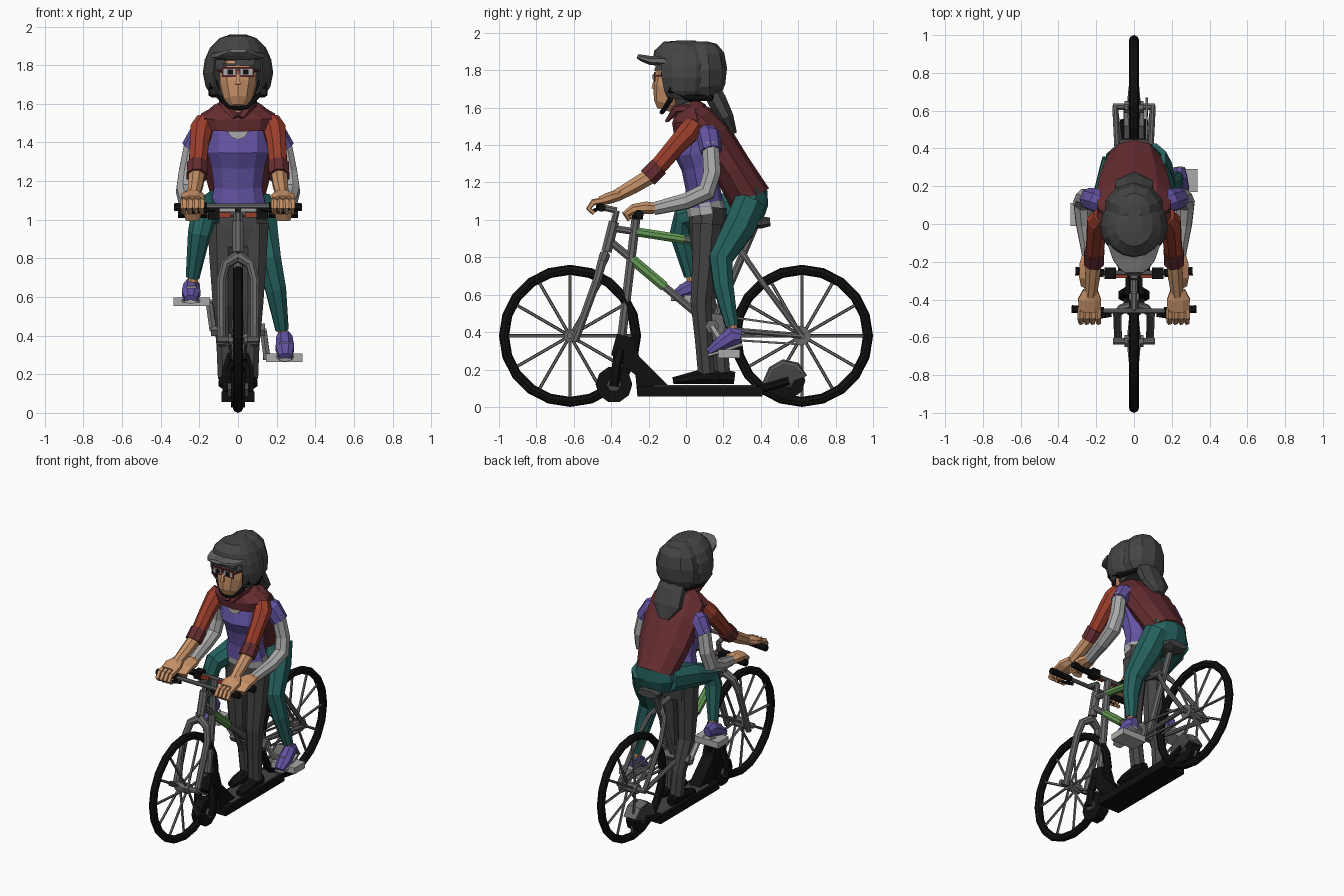
import bpy, bmesh, math
from mathutils import Vector

def material(name, r, g, b):
    m = bpy.data.materials.new(name)
    m.diffuse_color = (r, g, b, 1)
    return m

BLACK = material("black", .005, .005, .005)
DARK = material("dark grey", .058, .058, .058)
METAL = material("metal grey", .14, .14, .14)
LIGHT = material("light grey", .40, .40, .40)
PURPLE = material("purple", .125, .085, .36)
MAROON = material("maroon", .13, .026, .03)
ORANGE = material("brick red", .33, .048, .025)
SKIN = material("skin", .58, .29, .14)
TEAL = material("teal", .018, .12, .11)
GREEN = material("green", .13, .33, .09)

def finish(name, bm, mat):
    bmesh.ops.recalc_face_normals(bm, faces=bm.faces)
    me = bpy.data.meshes.new(name)
    bm.to_mesh(me)
    bm.free()
    me.materials.append(mat)
    ob = bpy.data.objects.new(name, me)
    bpy.context.collection.objects.link(ob)
    return ob

def tube(name, mat, pts, n=8, drop=None, half=True):
    """Loft of ellipses through points (x, y, z, ru[, rv]); drop deletes faces by rule."""
    P = [Vector(p[:3]) for p in pts]
    bm, rings, u = bmesh.new(), [], None
    for i, p in enumerate(pts):
        t = (P[min(i + 1, len(P) - 1)] - P[max(i - 1, 0)]).normalized()
        if u is None:
            u = Vector((0, 0, 1)) if abs(t.x) > .9 else Vector((1, 0, 0))
        u = (u - t * u.dot(t)).normalized()
        v = t.cross(u)
        ru, rv = p[3], p[-1]
        off = .5 if half else 0
        rings.append([bm.verts.new(P[i] + u * ru * math.cos(a) + v * rv * math.sin(a))
                      for a in [2 * math.pi * (k + off) / n for k in range(n)]])
    for a, b in zip(rings, rings[1:]):
        for k in range(n):
            bm.faces.new((a[k], a[(k + 1) % n], b[(k + 1) % n], b[k]))
    bm.faces.new(rings[0])
    bm.faces.new(rings[-1])
    if drop:
        bmesh.ops.delete(bm, geom=[f for f in bm.faces if drop(f.calc_center_median())], context='FACES')
    return finish(name, bm, mat)

def mir(s, pts):
    return [(s * p[0],) + tuple(p[1:]) for p in pts]

def rod(name, mat, a, b, r, n=8):
    return tube(name, mat, [(*a, r), (*b, r)], n)

def prism(name, mat, prof, hw, x=0):
    """Side profile (y, z) extruded across x."""
    bm = bmesh.new()
    A, B = ([bm.verts.new((x + s * hw, y, z)) for y, z in prof] for s in (-1, 1))
    n = len(prof)
    bm.faces.new(A)
    bm.faces.new(B)
    for k in range(n):
        bm.faces.new((A[k], A[(k + 1) % n], B[(k + 1) % n], B[k]))
    return finish(name, bm, mat)

def box(name, mat, c, d):
    y, z, a, b = c[1], c[2], d[1] / 2, d[2] / 2
    return prism(name, mat, [(y - a, z - b), (y + a, z - b), (y + a, z + b), (y - a, z + b)], d[0] / 2, c[0])

# bicycle wheels
for nm, y in (("front", -.62), ("rear", .62)):
    bpy.ops.mesh.primitive_torus_add(major_segments=20, minor_segments=8, major_radius=.353,
                                     minor_radius=.027, location=(0, y, .38), rotation=(0, math.pi / 2, 0))
    ob = bpy.context.object
    ob.name = nm + "_tyre"
    ob.data.materials.append(BLACK)
    rod(nm + "_hub", METAL, (-.05, y, .38), (.05, y, .38), .035)
    rod(nm + "_axle", METAL, (-.11, y, .38), (.11, y, .38), .018)
    for k in range(12):
        a = math.pi * k / 6
        rod(nm + "_spoke", METAL, (.03 * (-1) ** k, y, .38),
            (0, y + .335 * math.cos(a), .38 + .335 * math.sin(a)), .009, 5)

# bicycle frame
rod("head_tube", METAL, (0, -.425, .83), (0, -.385, .99), .03)
rod("stem_post", METAL, (0, -.395, .95), (0, -.37, 1.05), .018)
rod("stem", METAL, (0, -.37, 1.05), (0, -.46, 1.07), .018)
rod("top_tube", METAL, (0, -.39, .955), (0, .29, .85), .02)
rod("top_tube_green", GREEN, (0, -.265, .936), (0, -.01, .896), .026)
rod("down_tube", METAL, (0, -.41, .89), (0, .14, .43), .022)
rod("down_tube_green", GREEN, (0, -.29, .79), (0, -.115, .643), .029)
rod("seat_tube", METAL, (0, .14, .43), (0, .37, .97), .022)
rod("bottom_bracket", METAL, (-.14, .14, .43), (.14, .14, .43), .038, 6)
rod("chainring", METAL, (.06, .14, .43), (.075, .14, .43), .07, 12)
rod("rear_sprocket", METAL, (.06, .62, .38), (.075, .62, .38), .05, 10)
for dz in (.065, -.065):
    rod("chain", METAL, (.067, .14, .43 + dz), (.067, .62, .38 + dz * .7), .008, 4)
tube("saddle", DARK, [(0, .22, 1.0, .025, .02), (0, .3, .99, .04, .03), (0, .4, .985, .09, .035), (0, .45, .99, .08, .025)])
for s in (-1, 1):
    tube("fork_leg", METAL, mir(s, [(.085, -.595, .35, .022), (.088, -.475, .68, .024), (.065, -.45, .77, .026), (0, -.435, .81, .03)]))
    tube("seat_stay", METAL, mir(s, [(.1, .62, .38, .016), (.09, .42, .65, .016), (.06, .33, .78, .016), (0, .29, .84, .02)]))
    rod("chain_stay", METAL, (s * .04, .14, .42), (s * .1, .62, .38), .016)
    rod("bike_grip", BLACK, (s * .16, -.46, 1.07), (s * .33, -.45, 1.065), .022)
    rod("bike_brake_lever", BLACK, (s * .12, -.48, 1.055), (s * .24, -.5, 1.04), .012, 5)
    # cranks and pedals, opposite each other
    py, pz = .14 + s * .09, .43 - s * .145
    rod("crank", LIGHT, (s * .13, .14, .43), (s * .15, py, pz), .02, 6)
    rod("pedal_axle", METAL, (s * .13, py, pz), (s * .2, py, pz), .014, 6)
    box("pedal", LIGHT, (s * .24, py, pz), (.19, .12, .045))
rod("bike_handlebar", METAL, (-.2, -.46, 1.07), (.2, -.46, 1.07), .014)

# kick scooter
box("scooter_deck", BLACK, (0, .075, .083), (.17, .67, .055))
box("deck_plate", DARK, (0, .1, .113), (.14, .55, .006))
prism("scooter_neck", BLACK, [(-.26, .06), (-.08, .1), (-.25, .27), (-.28, .37), (-.37, .39), (-.4, .28), (-.27, .17)], .045)
rod("scooter_pole", METAL, (0, -.345, .36), (0, -.265, 1.03), .026)
rod("scooter_bar", METAL, (-.2, -.26, 1.03), (.2, -.26, 1.03), .014)
for nm, y, z in (("front", -.385, .12), ("rear", .54, .14)):
    rod("scooter_%s_wheel" % nm, BLACK, (-.035, y, z), (.035, y, z), .098, 10)
    rod("scooter_%s_hub" % nm, DARK, (-.055, y, z), (.055, y, z), .04, 6)
tube("rear_fender", METAL, [(0, .42, .12, .055, .015), (0, .46, .2, .06, .02), (0, .52, .235, .06, .02),
                            (0, .59, .22, .06, .02), (0, .635, .16, .05, .015)], 6)
for s in (-1, 1):
    tube("scooter_fork", BLACK, mir(s, [(.06, -.385, .11, .024), (.06, -.37, .22, .026), (.03, -.355, .3, .03)]), 6)
    prism("fender_side", DARK, [(.42, .12), (.46, .2), (.52, .235), (.59, .22), (.635, .16), (.58, .14)], .004, s * .052)
    rod("rear_arm", BLACK, (s * .055, .38, .09), (s * .055, .55, .14), .022, 6)
    rod("scooter_grip", BLACK, (s * .16, -.26, 1.03), (s * .31, -.25, 1.03), .024)
    box("scooter_control", BLACK, (s * .125, -.26, 1.03), (.06, .06, .055))
    box("control_accent", ORANGE, (s * .065, -.27, 1.025), (.06, .03, .025))

# scooter rider: trousers, shoes, shirt, arms
tube("trouser_hips", DARK, [(0, .11, .86, .14, .085), (0, .11, .96, .16, .095), (0, .12, 1.07, .15, .1)], 10)
for s, dy in ((1, 0), (-1, .08)):
    tube("trouser_leg", DARK, mir(s, [(.08, .11, .98, .085), (.08, .1, .78, .072), (.075, .08 + dy * .3, .56, .06),
                                      (.065, .095 + dy, .35, .05), (.058, .11 + dy, .18, .05)]))
    tube("shoe", BLACK, mir(s, [(.058, .18 + dy, .155, .03, .035), (.058, .1 + dy, .165, .042, .045),
                                (.06, .0 + dy, .15, .045, .03), (.06, -.07 + dy, .14, .03, .02)]))
tube("shirt_hem", LIGHT, [(0, .11, 1.03, .155, .105), (0, .1, 1.09, .15, .1)], 10)
tube("shirt", PURPLE, [(0, .1, 1.07, .152, .102), (0, .09, 1.17, .13, .092), (0, .075, 1.28, .145, .1), (0, .06, 1.35, .165, .125),
                       (0, .07, 1.45, .17, .1), (0, .07, 1.53, .1, .07)], 10)
rod("neckline", LIGHT, (0, .02, 1.47), (0, -.05, 1.47), .055, 10)
for s in (-1, 1):
    tube("short_sleeve", PURPLE, mir(s, [(.14, .1, 1.48, .05), (.185, .12, 1.45, .065), (.24, .135, 1.365, .058)]))
    tube("long_sleeve", LIGHT, mir(s, [(.23, .13, 1.41, .048), (.26, .14, 1.25, .05), (.272, .11, 1.15, .052),
                                       (.265, .0, 1.1, .045), (.24, -.17, 1.06, .036)]))
    tube("scooter_hand", SKIN, mir(s, [(.24, -.14, 1.06, .032, .028), (.235, -.21, 1.065, .058, .036), (.235, -.28, 1.055, .06, .032),
                                       (.235, -.32, 1.03, .05, .025), (.235, -.3, 1.0, .04, .015)]))

# cyclist: jacket, trousers, arms, feet
tube("jacket", MAROON, [(0, .345, 1.11, .14, .115), (0, .25, 1.27, .185, .105), (0, .14, 1.44, .21, .11),
                        (0, .06, 1.53, .2, .1), (0, .0, 1.595, .09, .06)], 10)
tube("jacket_yoke", MAROON, [(0, .035, 1.465, .185, .1), (0, .03, 1.53, .205, .105), (0, .02, 1.585, .13, .09),
                             (0, .0, 1.605, .075, .065)], 10)
for s in (-1, 1):
    tube("collar", MAROON, mir(s, [(.075, .03, 1.6, .03, .02), (.065, -.05, 1.595, .03, .025), (.015, -.1, 1.53, .02, .01)]), 5)
tube("trouser_seat", TEAL, [(0, .35, 1.17, .13, .085), (0, .34, 1.09, .155, .1), (0, .33, 1.0, .12, .08)], 10)
legs = {1: [(.085, .345, 1.1, .092), (.12, .285, .96, .09), (.16, .185, .79, .068), (.195, .2, .64, .057), (.228, .245, .43, .036)],
        -1: [(.085, .33, 1.08, .092), (.14, .14, 1.05, .085), (.18, -.015, 1.01, .068), (.2, -.03, .93, .06), (.235, .025, .7, .036)]}
for s, (ay, az) in ((1, (.25, .44)), (-1, (.03, .71))):
    tube("cyclist_leg", TEAL, mir(s, legs[s]))
    rod("ankle", SKIN, (s * .23, ay - .005, az), (s * .238, ay + .01, az - .08), .028)
    d = .07 if s > 0 else .04
    fy = ay + (0 if s > 0 else .025)
    tube("trainer", PURPLE, mir(s, [(.24, fy + .045, az - .065, .03, .04), (.24, fy, az - .06, .045, .055),
                                    (.243, fy - .065, az - .07 - d * .5, .052, .042), (.245, fy - .13, az - .08 - d, .035, .022)]))
    tube("trainer_sole", LIGHT, mir(s, [(.24, fy + .05, az - .105, .035, .012), (.243, fy - .065, az - .11 - d * .5, .054, .012),
                                        (.245, fy - .135, az - .095 - d, .036, .01)]), 6)
    for k in (0, 1):
        rod("lace", LIGHT, (s * .215, fy - .055 - k * .03, az - .03 - d * (.45 + k * .25)),
            (s * .265, fy - .055 - k * .03, az - .03 - d * (.45 + k * .25)), .008, 4)
for s in (-1, 1):
    tube("jacket_sleeve", ORANGE, mir(s, [(.165, .04, 1.51, .055), (.19, .01, 1.465, .062), (.2, -.05, 1.4, .054), (.21, -.17, 1.26, .048)]))
    rod("cuff", MAROON, (s * .21, -.145, 1.285), (s * .213, -.205, 1.225), .057)
    tube("forearm", SKIN, mir(s, [(.213, -.18, 1.24, .045), (.22, -.28, 1.18, .042), (.23, -.38, 1.125, .034)]))
    tube("cyclist_hand", SKIN, mir(s, [(.23, -.35, 1.135, .042, .03), (.235, -.4, 1.12, .066, .034), (.235, -.46, 1.1, .062, .027)]))
    for k in range(4):
        x = .188 + .031 * k
        tube("finger", SKIN, mir(s, [(x, -.44, 1.105, .017), (x, -.495, 1.095, .018), (x, -.52, 1.06, .016), (x, -.49, 1.035, .013)]), 5)

# head
tube("neck", SKIN, [(0, .01, 1.5, .055), (0, -.03, 1.66, .05)])
tube("face", SKIN, [(0, -.11, 1.585, .045, .045), (0, -.1, 1.62, .075, .075), (0, -.075, 1.7, .097, .103),
                    (0, -.055, 1.78, .1, .108), (0, -.045, 1.86, .09, .095)], 10)
tube("nose", SKIN, [(0, -.17, 1.7, .018, .022), (0, -.16, 1.77, .008, .01)], 4)
tube("hair_cap", DARK, [(0, .03, 1.63, .11, .1), (0, .01, 1.72, .13, .12), (0, -.02, 1.8, .13, .14), (0, -.02, 1.88, .1, .11)], 10)
tube("ponytail", DARK, [(0, .12, 1.72, .09, .05), (0, .165, 1.64, .105, .055), (0, .215, 1.545, .11, .045), (0, .255, 1.46, .04, .02)])
prism("hair_fringe", DARK, [(-.168, 1.8), (-.13, 1.8), (-.13, 1.84), (-.158, 1.84)], .05, .035)
for s in (-1, 1):
    box("glasses_frame", MAROON, (s * .043, -.168, 1.765), (.08, .008, .052))
    box("eye", LIGHT, (s * .043, -.173, 1.765), (.062, .006, .03))
    box("pupil", BLACK, (s * .04, -.177, 1.765), (.028, .006, .026))
    box("eyebrow", DARK, (s * .043, -.165, 1.803), (.07, .009, .014))
    rod("glasses_arm", MAROON, (s * .08, -.165, 1.77), (s * .115, -.05, 1.77), .006, 4)
    tube("chin_strap", BLACK, mir(s, [(.12, -.06, 1.72, .015), (.1, -.085, 1.64, .015), (.05, -.12, 1.585, .012), (0, -.13, 1.575, .012)]), 5)
    tube("helmet_rim", BLACK, mir(s, [(.13, -.09, 1.7, .02), (.135, .02, 1.655, .022), (.09, .13, 1.655, .02), (0, .175, 1.66, .02)]), 6)
box("glasses_bridge", MAROON, (0, -.17, 1.775), (.02, .008, .01))

# two overlapping helmets, the front one open at the face
face_gap = lambda c: c.z < 1.65 or (c.z < 1.825 and c.y < -.1 and abs(c.x) < .125)
h = tube("front_helmet", DARK, [(0, -.01, 1.645, .14, .12), (0, -.01, 1.69, .168, .15), (0, -.01, 1.76, .182, .17), (0, -.01, 1.83, .172, .175),
                                (0, -.01, 1.89, .145, .16), (0, .0, 1.935, .1, .12), (0, .0, 1.958, .045, .05)], 16, face_gap, False)
h.modifiers.new("shell", 'SOLIDIFY').thickness = .012
tube("rear_helmet", DARK, [(0, .1, 1.66, .12, .09), (0, .09, 1.71, .155, .12), (0, .085, 1.8, .16, .135), (0, .075, 1.88, .135, .13),
                           (0, .07, 1.935, .085, .095), (0, .07, 1.955, .04, .04)], 10)
tube("visor", METAL, [(0, -.11, 1.85, .15, .03), (0, -.19, 1.852, .12, .026), (0, -.235, 1.865, .085, .02), (0, -.26, 1.875, .05, .012)], 8)
